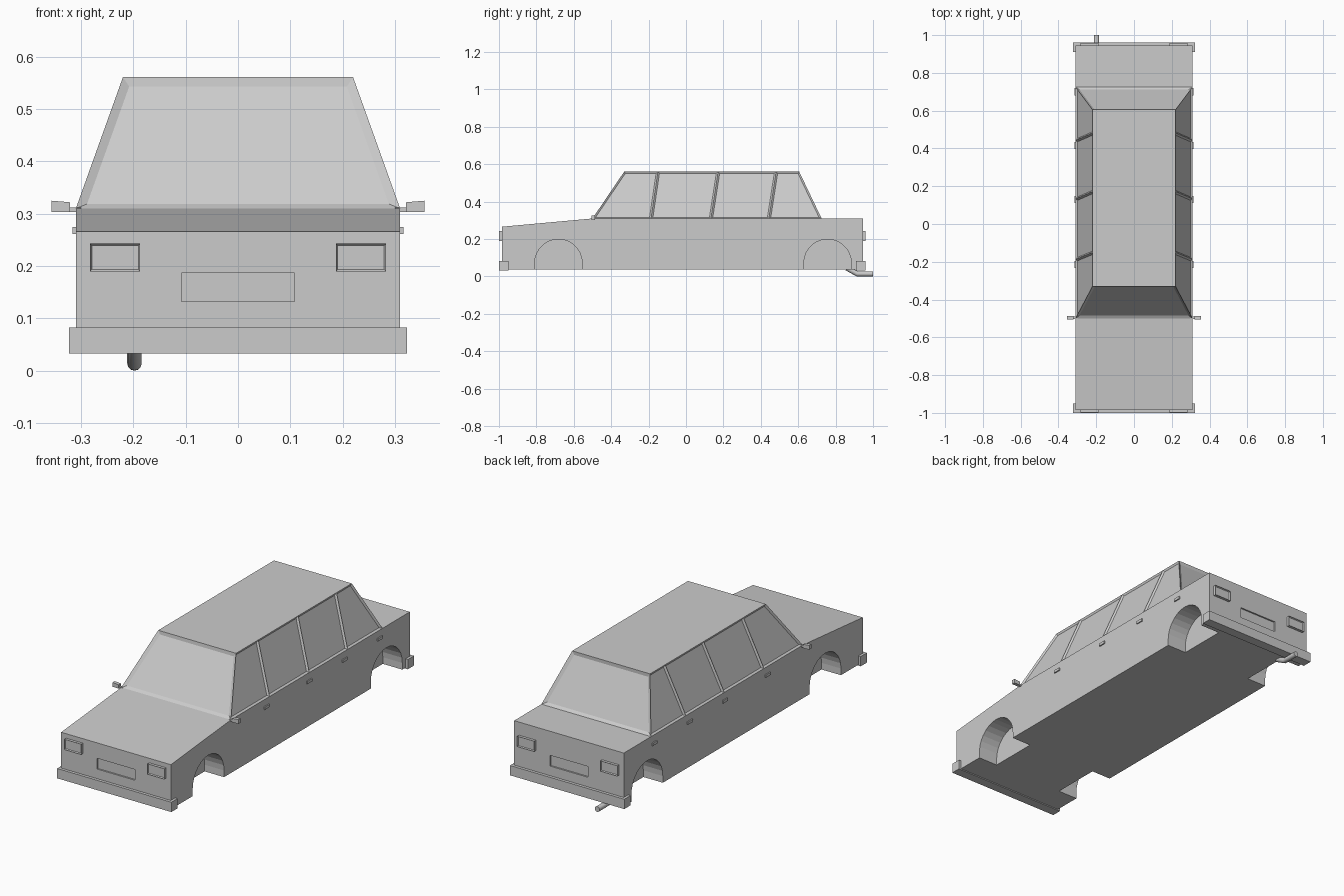
import bpy
import bmesh
from math import pi
from mathutils import Matrix, Vector

cube = bpy.data.objects.get("Cube")
if cube:
    bpy.data.objects.remove(cube, do_unlink=True)

paint = bpy.data.materials.new("plain grey")
paint.use_nodes = True
GREY = (0.6, 0.6, 0.6, 1)
paint.diffuse_color = GREY
paint.node_tree.nodes["Principled BSDF"].inputs["Base Color"].default_value = GREY


def finish(bm, name):
    bmesh.ops.recalc_face_normals(bm, faces=bm.faces)
    mesh = bpy.data.meshes.new(name)
    bm.to_mesh(mesh)
    bm.free()
    mesh.materials.append(paint)
    obj = bpy.data.objects.new(name, mesh)
    bpy.context.collection.objects.link(obj)
    return obj


def add_box(bm, lo, hi):
    lo, hi = Vector(lo), Vector(hi)
    size = Matrix.Diagonal((*(hi - lo), 1))
    return bmesh.ops.create_cube(bm, size=1, matrix=Matrix.Translation((lo + hi) / 2) @ size)["verts"]


def box(name, lo, hi):
    bm = bmesh.new()
    add_box(bm, lo, hi)
    return finish(bm, name)


FRONT, REAR, HALF, FLOOR, BELT = -0.985, 0.945, 0.31, 0.038, 0.31

# Lower body: side profile extruded across the width
bm = bmesh.new()
profile = [(FRONT, FLOOR), (REAR, FLOOR), (REAR, BELT), (-0.5, BELT), (FRONT, 0.266)]
side = bm.faces.new([bm.verts.new((-HALF, y, z)) for y, z in profile])
grown = bmesh.ops.extrude_face_region(bm, geom=[side])["geom"]
bmesh.ops.translate(bm, vec=(2 * HALF, 0, 0), verts=[v for v in grown if isinstance(v, bmesh.types.BMVert)])
body = finish(bm, "body")

# Wheel arches and plate recesses cut from the body
bm = bmesh.new()
for y in (-0.682, 0.757):
    for s in (-1, 1):
        bmesh.ops.create_cone(bm, cap_ends=True, segments=28, radius1=0.127, radius2=0.127, depth=0.22,
                              matrix=Matrix.Translation((s * HALF, y, 0.072)) @ Matrix.Rotation(pi / 2, 4, "Y"))
        add_box(bm, (s * HALF - 0.11, y - 0.127, -0.1), (s * HALF + 0.11, y + 0.127, 0.072))
for y in (FRONT, REAR):
    add_box(bm, (-0.108, y - 0.008, 0.132), (0.108, y + 0.008, 0.187))
cutter = finish(bm, "body_cutter")
cutter.hide_render = True
cut = body.modifiers.new("cut", "BOOLEAN")
cut.operation, cut.solver, cut.object = "DIFFERENCE", "EXACT", cutter
cut.use_self = True
bpy.context.view_layer.objects.active = body
bpy.ops.object.modifier_apply(modifier=cut.name)
bpy.data.objects.remove(cutter, do_unlink=True)

# Cabin: tapered shell with every window pane inset and recessed
bm = bmesh.new()
base_y = [-0.5, -0.187, 0.133, 0.443, 0.725]
roof_y = [-0.33, -0.15, 0.172, 0.482, 0.605]
rows = {}
for s in (-1, 1):
    rows[s] = ([bm.verts.new((s * HALF, y, BELT)) for y in base_y],
               [bm.verts.new((s * 0.22, y, 0.561)) for y in roof_y])
(lb, lt), (rb, rt) = rows[1], rows[-1]
side_panes = [bm.faces.new((b[i], b[i + 1], t[i + 1], t[i])) for b, t in rows.values() for i in range(4)]
screens = [bm.faces.new((lb[i], rb[i], rt[i], lt[i])) for i in (0, -1)]
bm.faces.new(lt + rt[::-1])
bmesh.ops.recalc_face_normals(bm, faces=bm.faces)
bmesh.ops.inset_individual(bm, faces=side_panes, thickness=0.009, depth=-0.008, use_even_offset=True)
bmesh.ops.inset_individual(bm, faces=screens, thickness=0.016, depth=-0.008, use_even_offset=True)
finish(bm, "cabin")

# Bumpers
box("front_bumper", (-0.323, -1, 0.033), (0.323, -0.95, 0.083))
box("rear_bumper", (-0.323, 0.91, 0.033), (0.323, 0.96, 0.083))

# Lamps: raised housings with a sunken lens
for end, wall in (("front", FRONT), ("rear", REAR)):
    d = -1 if end == "front" else 1
    for label, s in (("left", 1), ("right", -1)):
        bm = bmesh.new()
        add_box(bm, (s * 0.235 - 0.048, wall - 0.014, 0.19), (s * 0.235 + 0.048, wall + 0.014, 0.243))
        bm.normal_update()
        lens = [f for f in bm.faces if f.normal.y * d > 0.9]
        bmesh.ops.inset_individual(bm, faces=lens, thickness=0.005, depth=-0.006)
        finish(bm, f"{end}_{label}_lamp")

for label, s in (("left", 1), ("right", -1)):
    # Door handles
    for i, y in enumerate((-0.215, 0.13, 0.415, 0.7)):
        x = sorted((s * 0.3, s * 0.316))
        box(f"{label}_door_handle_{i + 1}", (x[0], y - 0.019, 0.261), (x[1], y + 0.019, 0.275))
    # Door mirror: thin stem flaring into the head
    bm = bmesh.new()
    x = sorted((s * 0.3, s * 0.327))
    add_box(bm, (x[0], -0.502, 0.303), (x[1], -0.49, 0.312))
    x = sorted((s * 0.321, s * 0.356))
    head = add_box(bm, (x[0], -0.505, 0.303), (x[1], -0.487, 0.325))
    for v in head:
        if abs(v.co.x) < 0.33 and v.co.z > 0.31:
            v.co.z -= 0.003
    finish(bm, f"{label}_mirror")

# Exhaust pipe bent below the rear bumper
curve = bpy.data.curves.new("exhaust_pipe", "CURVE")
curve.dimensions = "3D"
curve.bevel_depth = 0.0138
curve.bevel_resolution = 4
curve.use_fill_caps = True
spline = curve.splines.new("POLY")
path = [(0.86, 0.045), (0.915, 0.014), (1, 0.014)]
spline.points.add(len(path) - 1)
for p, (y, z) in zip(spline.points, path):
    p.co = (-0.198, y, z, 1)
curve.materials.append(paint)
pipe = bpy.data.objects.new("exhaust_pipe", curve)
bpy.context.collection.objects.link(pipe)
